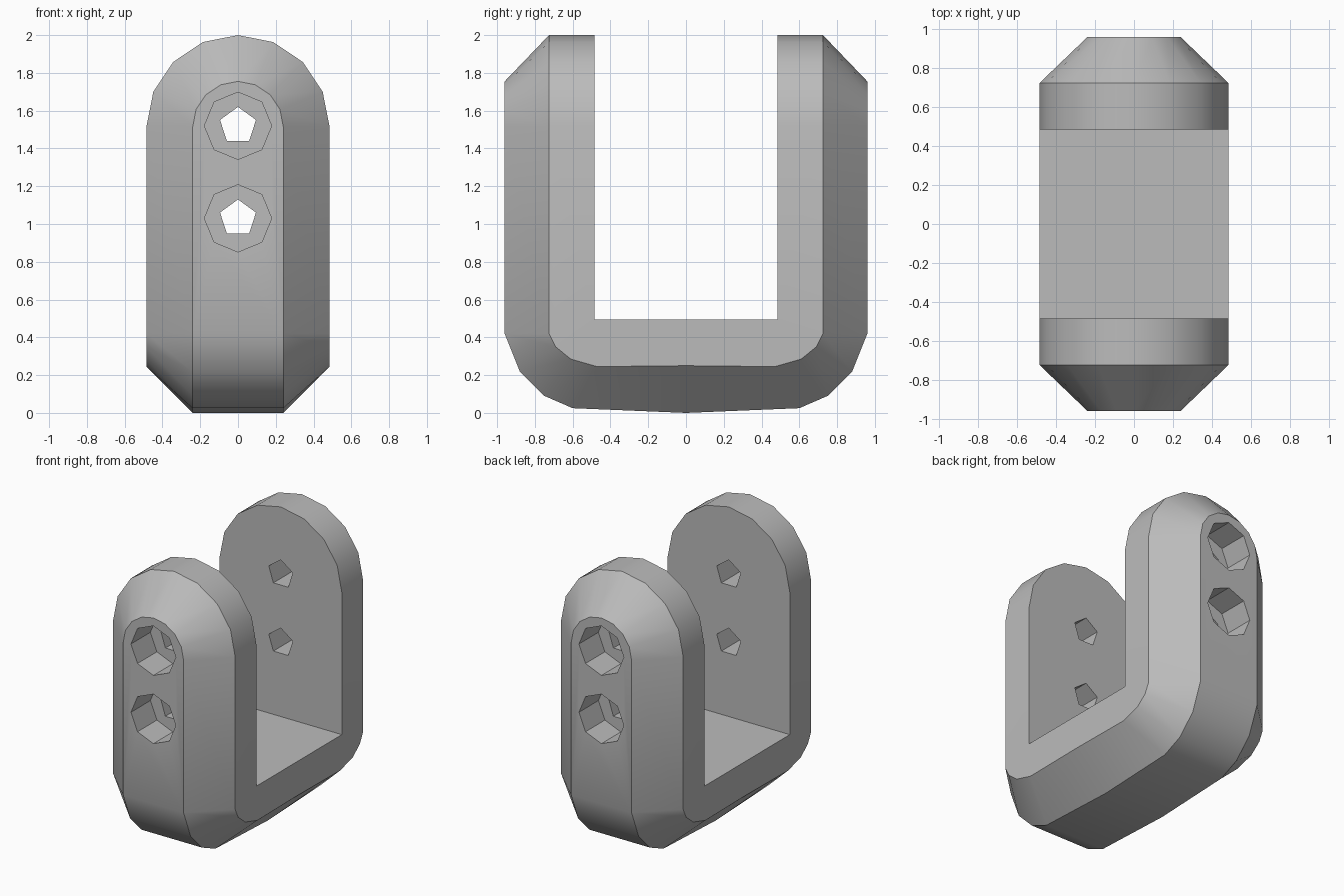
import bpy
import bmesh
from math import pi, sin, cos

if "Cube" in bpy.data.objects:
    bpy.data.objects.remove(bpy.data.objects["Cube"], do_unlink=True)

ARCH_Z = 1.515   # centre height of the rounded arm tops
SEGS = 8         # segments of each rounded top
K = SEGS - 1

grey = bpy.data.materials.new("plain grey")
grey.use_nodes = True
colour = (0.5, 0.5, 0.5, 1)
grey.diffuse_color = colour
grey.node_tree.nodes["Principled BSDF"].inputs["Base Color"].default_value = colour


def mirror_path(half, centre=()):
    """Front half of a U path, continued to the back."""
    return half + list(centre) + [(-y, z) for y, z in reversed(half)]


def make_loop(bm, width, path):
    """Closed ring: down one side, over the back arch, back and over the front arch."""
    arch = [(width * cos(pi * i / SEGS), ARCH_Z + width * sin(pi * i / SEGS))
            for i in range(1, SEGS)]
    pts = [(width, y, z) for y, z in path]
    pts += [(x, path[-1][0], z) for x, z in arch]
    pts += [(-width, y, z) for y, z in reversed(path)]
    pts += [(x, path[0][0], z) for x, z in reversed(arch)]
    return [bm.verts.new(p) for p in pts]


def skin(bm, ring, n):
    """Fill across a ring: strip along the U and a rounded cap on each arm."""
    last = 2 * n + K - 1
    for i in range(n - 1):
        bm.faces.new((ring[i], ring[i + 1], ring[last - i - 1], ring[last - i]))
    bm.faces.new(ring[n - 1:n + K + 1])
    bm.faces.new(ring[last:] + ring[:1])


def arches(ring, n):
    """Vertices of the back and front arches, ends included."""
    return ring[n - 1:n + K + 1], ring[2 * n + K - 1:] + ring[:1]


# U-shaped body: outer flat, chamfer edge and inner slot
outer = mirror_path([(-.96, ARCH_Z), (-.96, .42), (-.88, .22), (-.75, .09), (-.6, .025)],
                    [(0, 0)])
middle = mirror_path([(-.725, ARCH_Z), (-.725, .42), (-.69, .35), (-.61, .285), (-.47, .245)],
                     [(0, .25)])
inner = mirror_path([(-.485, ARCH_Z), (-.485, .495)])

bm = bmesh.new()
a = make_loop(bm, .24, outer)
b = make_loop(bm, .485, middle)
c = make_loop(bm, .485, inner)
n, m = len(outer), len(inner)
for i in range(len(a)):
    j = (i + 1) % len(a)
    bm.faces.new((a[i], a[j], b[j], b[i]))
skin(bm, a, n)
skin(bm, c, m)
for p, q in zip(arches(b, n), arches(c, m)):
    for i in range(SEGS):
        bm.faces.new((p[i], p[i + 1], q[i + 1], q[i]))
bm.faces.new(b[:n] + c[:m][::-1])
bm.faces.new(b[n + K:2 * n + K] + c[m + K:2 * m + K][::-1])
bmesh.ops.recalc_face_normals(bm, faces=bm.faces)
mesh = bpy.data.meshes.new("bracket_body")
bm.to_mesh(mesh)
bm.free()
body = bpy.data.objects.new("bracket_body", mesh)
bpy.context.collection.objects.link(body)
mesh.materials.append(grey)


def drill(sides, radius, depth, y, z):
    """Cut a hole running front to back."""
    bpy.ops.mesh.primitive_cylinder_add(vertices=sides, radius=radius, depth=depth,
                                        location=(0, y, z), rotation=(pi / 2, 0, 0))
    cutter = bpy.context.object
    cutter.name = "hole_cutter"
    cutter.hide_render = True
    cutter.data.materials.append(grey)
    mod = body.modifiers.new("hole", "BOOLEAN")
    mod.operation = "DIFFERENCE"
    mod.solver = "EXACT"
    mod.object = cutter
    bpy.context.view_layer.objects.active = body
    bpy.ops.object.modifier_apply(modifier=mod.name)
    bpy.data.objects.remove(cutter, do_unlink=True)


# Bolt holes with a wider recess on each outer face
for z in (1.52, 1.03):
    drill(5, .1, 2.4, 0, z)
    for side in (-1, 1):
        drill(8, .178, .4, side * .94, z)

bpy.ops.object.select_all(action="DESELECT")
body.select_set(True)
bpy.context.view_layer.objects.active = body
bpy.ops.object.shade_smooth_by_angle(angle=pi / 6)
